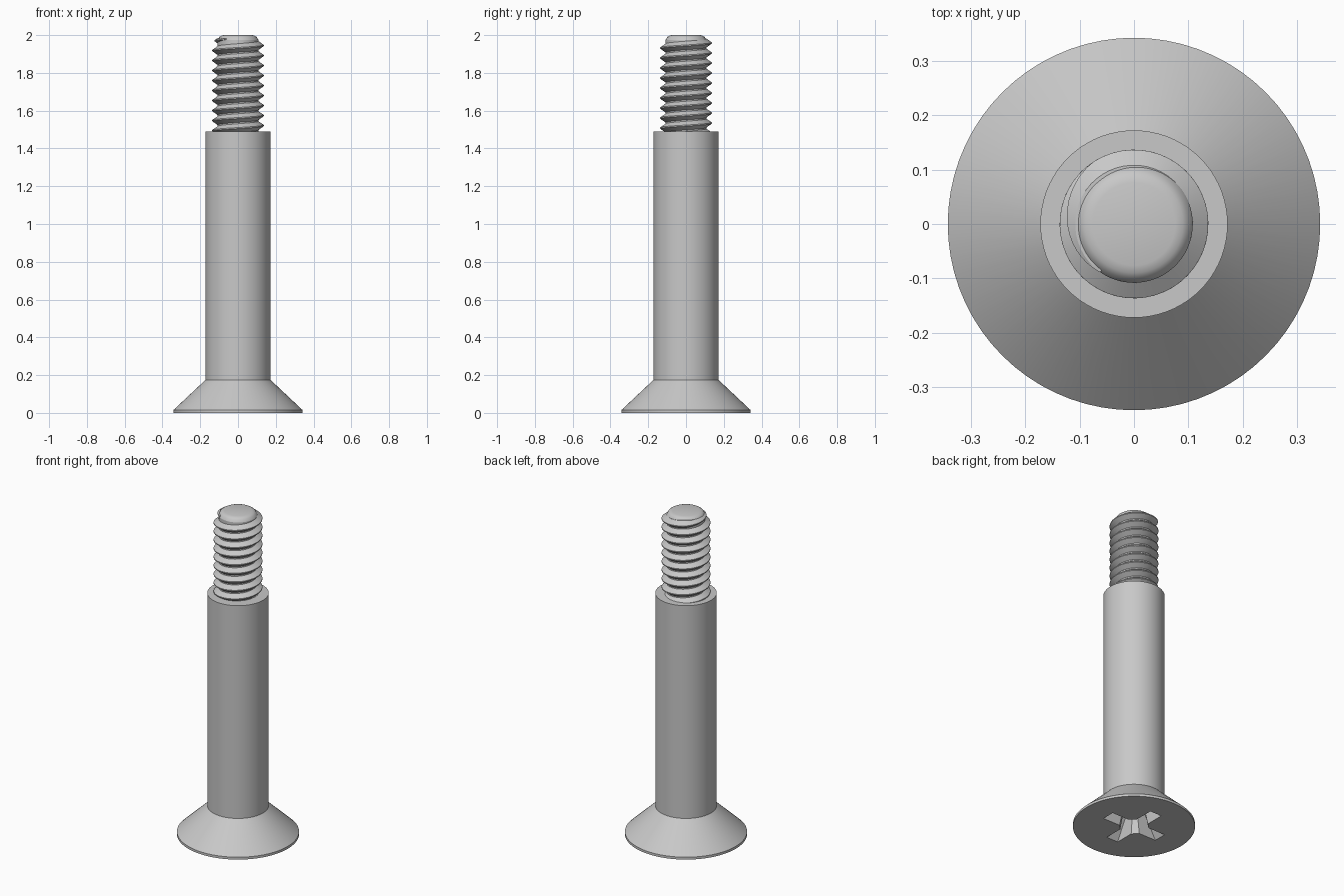
import bpy, bmesh
from math import pi, cos, sin, radians
from mathutils import Vector

cube = bpy.data.objects.get("Cube")
if cube:
    bpy.data.objects.remove(cube, do_unlink=True)

steel = bpy.data.materials.new("plain_steel")
steel.use_nodes = True
GREY = (0.58, 0.58, 0.58, 1)
steel.diffuse_color = GREY
steel.node_tree.nodes["Principled BSDF"].inputs["Base Color"].default_value = GREY


def make_object(name, bm):
    bmesh.ops.recalc_face_normals(bm, faces=bm.faces)
    mesh = bpy.data.meshes.new(name)
    bm.to_mesh(mesh)
    bm.free()
    mesh.materials.append(steel)
    obj = bpy.data.objects.new(name, mesh)
    bpy.context.collection.objects.link(obj)
    return obj


def activate(obj):
    bpy.ops.object.select_all(action='DESELECT')
    obj.select_set(True)
    bpy.context.view_layer.objects.active = obj


def smooth(obj, angle):
    activate(obj)
    bpy.ops.object.shade_smooth_by_angle(angle=radians(angle))


def bridge(bm, a, b):
    n = len(a)
    for i in range(n):
        bm.faces.new((a[i], a[(i + 1) % n], b[(i + 1) % n], b[i]))


def loft(bm, rings, close_tip=None):
    """Skin closed rings of points, capped at both ends."""
    loops = [[bm.verts.new(p) for p in ring] for ring in rings]
    for a, b in zip(loops, loops[1:]):
        bridge(bm, a, b)
    bm.faces.new(loops[0])
    if close_tip is None:
        bm.faces.new(loops[-1])
    else:
        tip = bm.verts.new(close_tip)
        last = loops[-1]
        for i in range(len(last)):
            bm.faces.new((last[i], last[(i + 1) % len(last)], tip))


# Screw body: countersunk head, plain shank, threaded core, rounded tip
SIDES = 72
CORE = 0.108
profile = [(0.342, 0), (0.342, 0.015), (0.172, 0.175), (0.172, 1.49),
           (CORE, 1.49), (CORE, 1.974), (0.1, 1.989), (0.09, 1.996), (0.076, 2)]
bm = bmesh.new()
loft(bm, [[(r * cos(2 * pi * i / SIDES), r * sin(2 * pi * i / SIDES), z)
           for i in range(SIDES)] for r, z in profile])
body = make_object("screw_body", bm)


# Cross-shaped driver recess, tapering into the head
def cross(length, half, corner, z):
    points = []
    for k in range(4):
        for x, y in ((length, -half), (length, half), (corner, half), (half, corner)):
            c, s = cos(k * pi / 2), sin(k * pi / 2)
            points.append(Vector((x * c - y * s, x * s + y * c, z)))
    return points


bm = bmesh.new()
loft(bm, [cross(0.195, 0.041, 0.075, -0.01), cross(0.19, 0.04, 0.072, 0),
          cross(0.09, 0.028, 0.045, 0.15)], close_tip=(0, 0, 0.18))
cutter = make_object("recess_cutter", bm)
cutter.hide_render = True

cut = body.modifiers.new("driver_recess", 'BOOLEAN')
cut.operation = 'DIFFERENCE'
cut.solver = 'EXACT'
cut.object = cutter
activate(body)
bpy.ops.object.modifier_apply(modifier=cut.name)
bpy.data.objects.remove(cutter, do_unlink=True)
smooth(body, 28)

# Right-handed thread ridge, fading into the core near the tip
PITCH, CREST, STEPS = 0.053, 0.136, 48
start, fade, end = -9 * 2 * pi, radians(125), radians(235)
count = int((end - start) / (2 * pi) * STEPS)
rings = []
for i in range(count + 1):
    a = start + (end - start) * i / count
    z = 1.945 + PITCH * a / (2 * pi)
    t = max(0, (a - fade) / (end - fade))
    height = (CREST - CORE) * (1 - t) + 0.0005
    root = 0.003 + 0.02 * (1 - t)
    section = [(CORE - 0.01, -root), (CORE, -root), (CORE + height, -0.003),
               (CORE + height, 0.003), (CORE, root), (CORE - 0.01, root)]
    rings.append([(r * cos(a), r * sin(a), z + dz) for r, dz in section])
bm = bmesh.new()
loft(bm, rings)
thread = make_object("screw_thread", bm)
smooth(thread, 28)
